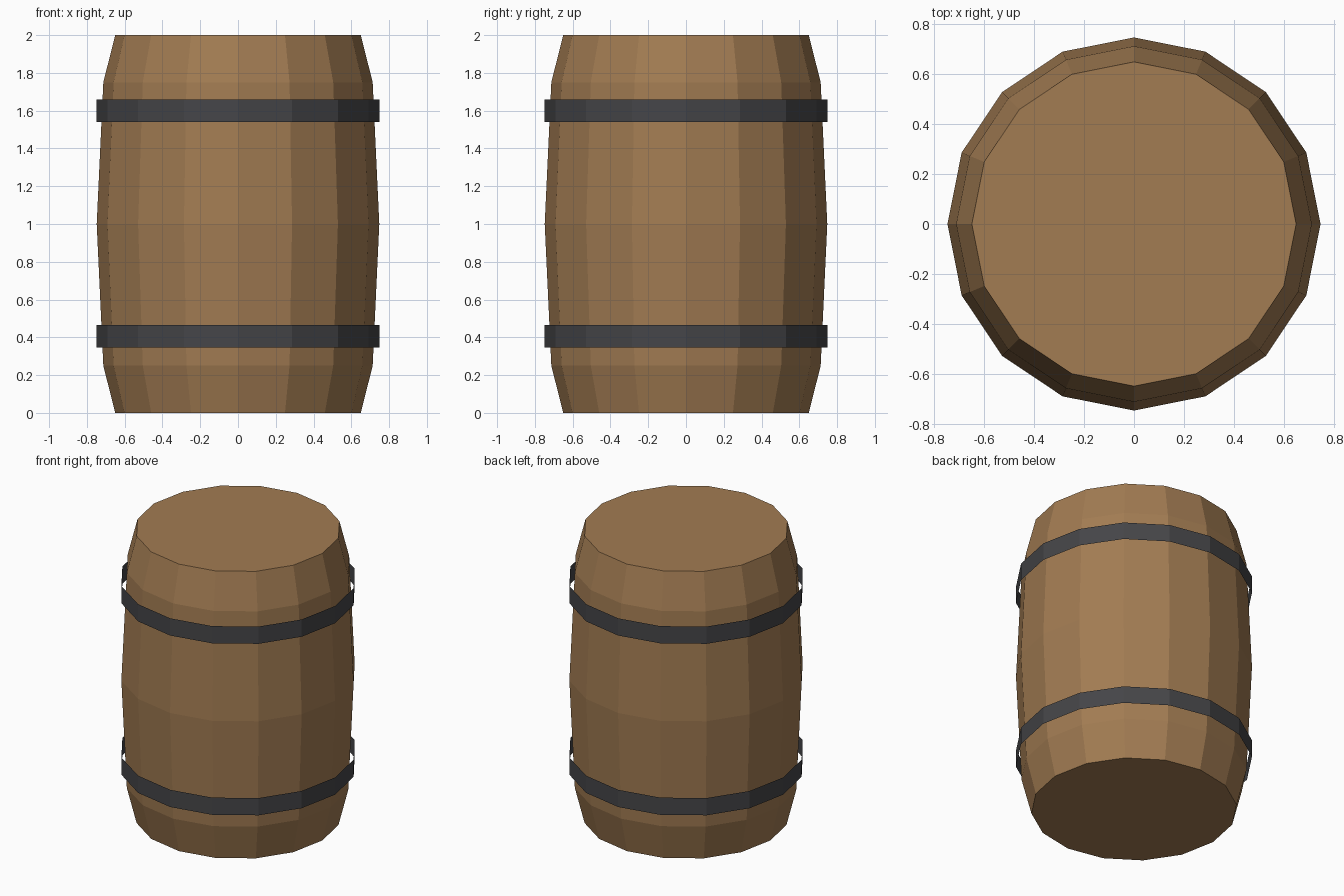
import bpy
import bmesh
from math import cos, sin, tau

if "Cube" in bpy.data.objects:
    bpy.data.objects.remove(bpy.data.objects["Cube"])

SIDES = 16


def material(name, color):
    mat = bpy.data.materials.new(name)
    mat.diffuse_color = (*color, 1)
    mat.use_nodes = True
    mat.node_tree.nodes["Principled BSDF"].inputs["Base Color"].default_value = mat.diffuse_color
    return mat


def lathe(name, profile, mat, capped):
    """Flat-faced 16-sided surface from (radius, z) points."""
    bm = bmesh.new()
    rings = [[bm.verts.new((r * cos(tau * i / SIDES), r * sin(tau * i / SIDES), z))
              for i in range(SIDES)] for r, z in profile]
    for low, high in zip(rings, rings[1:]):
        for i in range(SIDES):
            j = (i + 1) % SIDES
            bm.faces.new((low[i], low[j], high[j], high[i]))
    if capped:
        bm.faces.new(rings[0][::-1])
        bm.faces.new(rings[-1])
    mesh = bpy.data.meshes.new(name)
    bm.to_mesh(mesh)
    bm.free()
    mesh.materials.append(mat)
    obj = bpy.data.objects.new(name, mesh)
    bpy.context.collection.objects.link(obj)
    return obj


wood = material("wood", (0.36, 0.2, 0.085))
iron = material("iron", (0.06, 0.06, 0.065))

# Bulging barrel body with flat ends
lathe("barrel_body", [(0.65, 0), (0.713, 0.25), (0.748, 1.0), (0.713, 1.75), (0.65, 2)],
      wood, True)

# Thin open hoops standing slightly off the staves
for name, z in (("lower_hoop", 0.345), ("upper_hoop", 1.54)):
    lathe(name, [(0.748, z), (0.748, z + 0.12)], iron, False)
